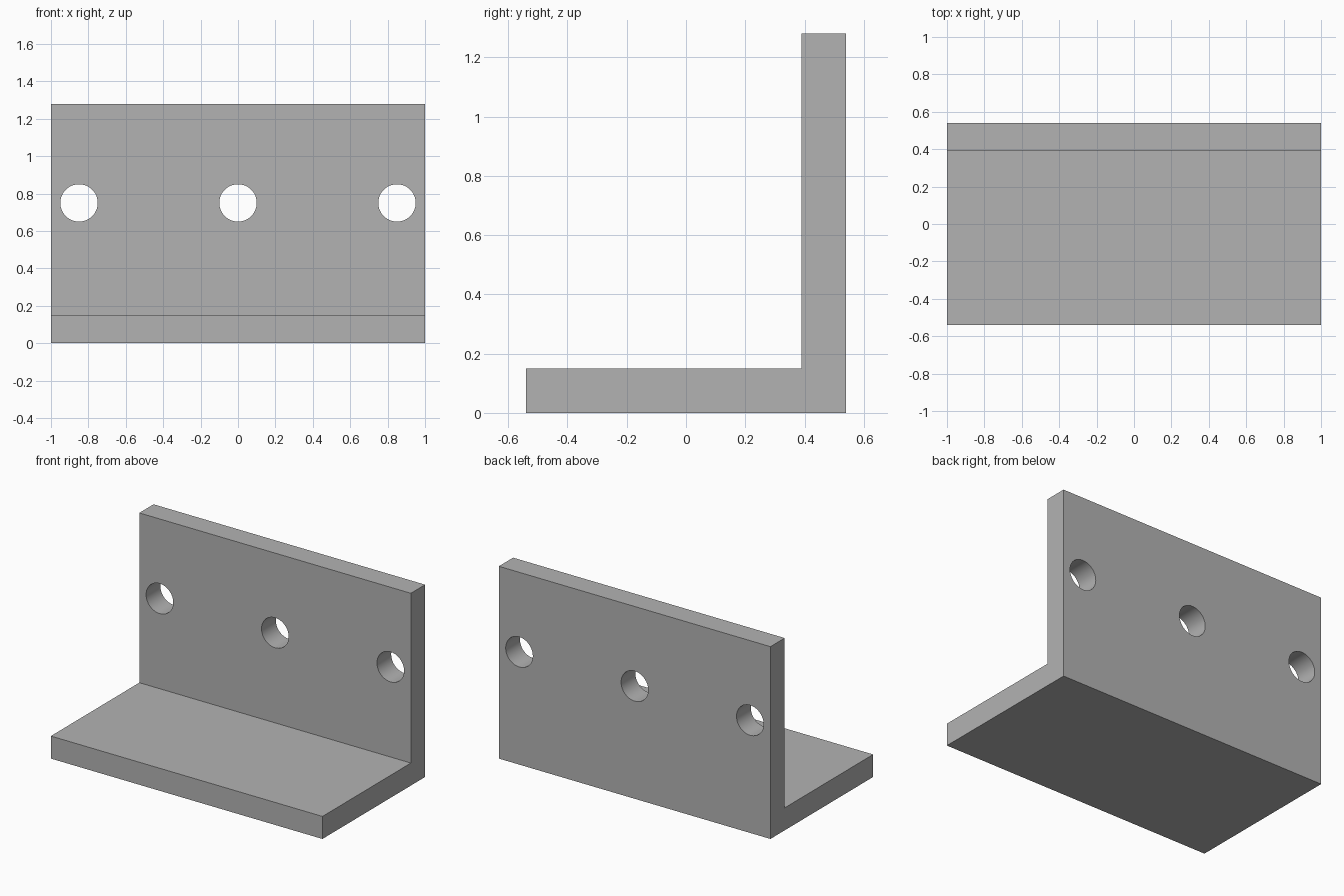
import bpy
import bmesh
from math import radians

cube = bpy.data.objects.get("Cube")
if cube:
    bpy.data.objects.remove(cube, do_unlink=True)

HALF_WIDTH, HALF_DEPTH, HEIGHT, THICK = 1.0, 0.54, 1.28, 0.15
HOLE_RADIUS, HOLE_HEIGHT, HOLE_SPACING = 0.1, 0.75, 0.85

grey = bpy.data.materials.new("plain grey")
grey.use_nodes = True
colour = (0.45, 0.45, 0.45, 1)
grey.diffuse_color = colour
grey.node_tree.nodes["Principled BSDF"].inputs["Base Color"].default_value = colour

# L-shaped profile in y and z, extruded along the width
inner = HALF_DEPTH - THICK
profile = [(-HALF_DEPTH, 0), (HALF_DEPTH, 0), (HALF_DEPTH, HEIGHT),
           (inner, HEIGHT), (inner, THICK), (-HALF_DEPTH, THICK)]
bm = bmesh.new()
end = bm.faces.new([bm.verts.new((-HALF_WIDTH, y, z)) for y, z in profile])
extruded = bmesh.ops.extrude_face_region(bm, geom=[end])["geom"]
bmesh.ops.translate(bm, vec=(2 * HALF_WIDTH, 0, 0),
                    verts=[v for v in extruded if isinstance(v, bmesh.types.BMVert)])
bmesh.ops.recalc_face_normals(bm, faces=bm.faces)
mesh = bpy.data.meshes.new("angle_bracket")
bm.to_mesh(mesh)
bm.free()
mesh.materials.append(grey)
bracket = bpy.data.objects.new("angle_bracket", mesh)
bpy.context.collection.objects.link(bracket)

# Three round holes through the upright plate
cutters = []
for i in (-1, 0, 1):
    bpy.ops.mesh.primitive_cylinder_add(
        vertices=48, radius=HOLE_RADIUS, depth=THICK * 3,
        location=(i * HOLE_SPACING, HALF_DEPTH - THICK / 2, HOLE_HEIGHT),
        rotation=(radians(90), 0, 0))
    cutter = bpy.context.object
    cutter.name = "hole_cutter"
    cutter.hide_render = True
    cutter.data.materials.append(grey)
    cutters.append(cutter)
    cut = bracket.modifiers.new("hole", "BOOLEAN")
    cut.operation = "DIFFERENCE"
    cut.solver = "EXACT"
    cut.object = cutter

# Bake the holes, remove the cutters and smooth the bores
bpy.ops.object.select_all(action="DESELECT")
bracket.select_set(True)
bpy.context.view_layer.objects.active = bracket
for name in [m.name for m in bracket.modifiers]:
    bpy.ops.object.modifier_apply(modifier=name)
for cutter in cutters:
    bpy.data.objects.remove(cutter, do_unlink=True)
bpy.ops.object.shade_smooth_by_angle(angle=radians(30))
